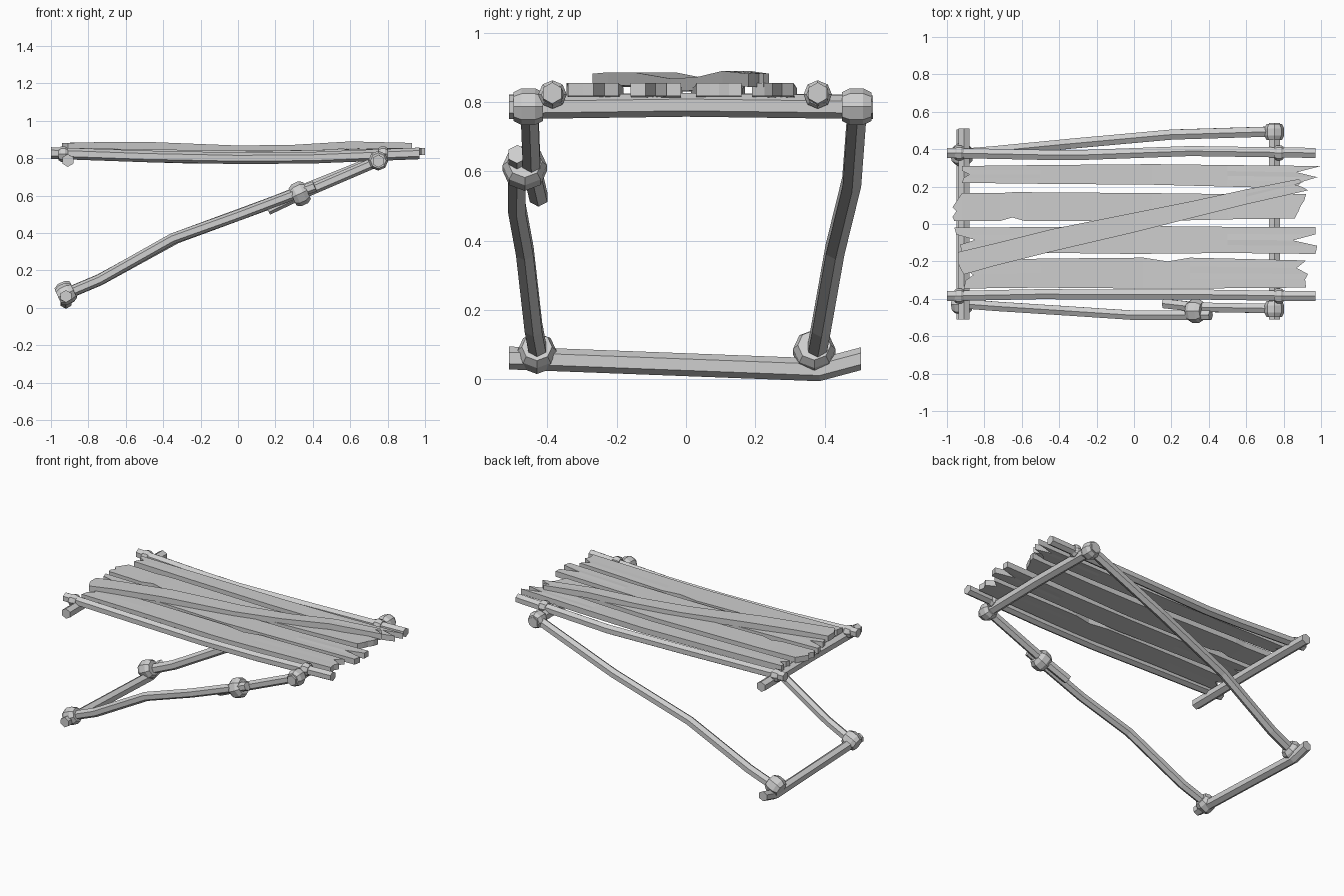
import bpy
import bmesh
from mathutils import Vector

cube = bpy.data.objects.get("Cube")
if cube:
    bpy.data.objects.remove(cube)

GREY = (0.62, 0.62, 0.62, 1)
wood = bpy.data.materials.new("grey wood")
wood.use_nodes = True
wood.diffuse_color = GREY
wood.node_tree.nodes["Principled BSDF"].inputs["Base Color"].default_value = GREY


def finish(name, bm):
    bmesh.ops.recalc_face_normals(bm, faces=bm.faces)
    mesh = bpy.data.meshes.new(name)
    bm.to_mesh(mesh)
    bm.free()
    mesh.materials.append(wood)
    obj = bpy.data.objects.new(name, mesh)
    bpy.context.collection.objects.link(obj)
    return obj


def pole(name, points, radii, sides=6):
    """Faceted pole through the points, one radius per point."""
    pts = [Vector(p) for p in points]
    if not isinstance(radii, (list, tuple)):
        radii = [radii] * len(pts)
    axis = (pts[-1] - pts[0]).normalized()
    side = Vector((0, 0, 1)).cross(axis).normalized()
    up = axis.cross(side)
    bm = bmesh.new()
    rings = []
    for p, r in zip(pts, radii):
        ring = bmesh.ops.create_circle(bm, segments=sides, radius=r)["verts"]
        for v in ring:
            v.co = p + side * v.co.y + up * v.co.x
            if sides == 6:  # flat side upward
                d = v.co - p
                a, b = d.dot(side), d.dot(up)
                v.co = p + side * (a * 0.866 + b * 0.5) + up * (b * 0.866 - a * 0.5)
        rings.append(ring)
    for a, b in zip(rings, rings[1:]):
        for i in range(sides):
            j = (i + 1) % sides
            bm.faces.new((a[i], a[j], b[j], b[i]))
    bm.faces.new(rings[0])
    bm.faces.new(rings[-1])
    return finish(name, bm)


def lashing(name, centre, axis, radius, length):
    """Rope binding: a chunky barrel around a joint."""
    c, a = Vector(centre), Vector(axis).normalized() * length / 2
    pole(name, [c - a, c - a * 0.45, c + a * 0.45, c + a],
         [radius * 0.78, radius, radius, radius * 0.78], 8)


ROWS = (0, 0.3, 0.5, 0.72, 1)


def plank(name, stations, left_end, right_end, thick=0.037):
    """Board from (x, y low, y high, z top) stations; end lists shift x to split the ends."""
    bm = bmesh.new()
    grid = []
    for i, (x, lo, hi, z) in enumerate(stations):
        shift = left_end if i == 0 else right_end if i == len(stations) - 1 else (0,) * 5
        grid.append([bm.verts.new((x + s, lo + (hi - lo) * t, z))
                     for s, t in zip(shift, ROWS)])
    for a, b in zip(grid, grid[1:]):
        for k in range(len(ROWS) - 1):
            bm.faces.new((a[k], b[k], b[k + 1], a[k + 1]))
    new = bmesh.ops.extrude_face_region(bm, geom=bm.faces[:])["geom"]
    bmesh.ops.translate(bm, vec=(0, 0, -thick),
                        verts=[g for g in new if isinstance(g, bmesh.types.BMVert)])
    finish(name, bm)


# Long side rails
pole("back_rail", [(-1, .38, .828), (-.5, .37, .81), (-.25, .37, .803),
                   (.3, .39, .803), (.97, .38, .826)], .031)
pole("front_rail", [(-1, -.385, .828), (-.5, -.375, .81), (0, -.378, .8),
                    (.4, -.378, .803), (.97, -.386, .826)], .031)

# Cross bars
pole("left_crossbar", [(.75, -.51, .785), (.75, 0, .792), (.75, .54, .785)], .034)
pole("right_crossbar", [(-.91, -.51, .788), (-.91, 0, .792), (-.91, .51, .788)], .034)
pole("foot_crossbar", [(-.92, -.51, .062), (-.92, .385, .028), (-.92, .505, .06)], .033)

# Slanting legs, the front one spliced from two pieces
pole("back_leg", [(-.93, .375, .07), (-.74, .39, .15), (-.33, .43, .375),
                  (.2, .478, .57), (.76, .495, .795)], .031)
pole("front_leg_lower", [(-.93, -.425, .07), (-.74, -.44, .15), (-.35, -.465, .37),
                         (0, -.488, .495), (.41, -.487, .65)], .029)
pole("front_leg_upper", [(.16, -.425, .525), (.34, -.445, .61), (.76, -.452, .79)], .029)

# Rope lashings
LEG = (.9, 0, .42)
lashing("front_foot_lashing", (-.92, -.43, .075), LEG, .056, .09)
lashing("back_foot_lashing", (-.92, .37, .08), LEG, .061, .09)
lashing("splice_lashing", (.33, -.465, .61), LEG, .064, .085)
for side, y in (("front", -.455), ("back", .492)):
    lashing(side + "_top_lashing", (.75, y, .787), (0, 1, 0), .053, .085)
for side, y in (("front", -.385), ("back", .38)):
    for end, x in (("left", .775), ("right", -.935)):
        lashing(f"{side}_{end}_rail_lashing", (x, y, .822), (1, 0, 0), .041, .05)

# Deck boards with split ends
plank("back_board",
      [(-.92, .22, .31, .855), (-.5, .215, .315, .848), (.1, .21, .32, .84),
       (.5, .2, .315, .845), (1, .19, .31, .855)],
      (0, .01, .04, 0, .0), (-.14, -.1, -.02, -.13, 0))
plank("rear_middle_board",
      [(-.97, .015, .09, .855), (-.92, .015, .165, .855), (-.72, .015, .165, .85),
       (-.65, .035, .17, .85), (-.58, .015, .17, .85), (.1, .015, .165, .84),
       (.5, .025, .16, .845), (.88, .03, .16, .855)],
      (.01, 0, .01, .02, 0), (-.02, 0, .01, .03, .04))
plank("front_middle_board",
      [(-.95, -.15, -.02, .855), (-.4, -.155, -.015, .846), (0, -.16, -.01, .84),
       (.5, -.155, -.015, .845), (.97, -.16, -.015, .855)],
      (.03, .02, .1, 0, -.01), (0, .01, -.12, 0, 0))
plank("front_board",
      [(-.91, -.345, -.2, .855), (-.5, -.34, -.185, .848), (.05, -.345, -.18, .84),
       (.18, -.345, -.2, .84), (.3, -.345, -.18, .842), (.92, -.34, -.195, .855)],
      (0, .01, .05, .01, 0), (0, -.005, .01, -.05, 0))

# Diagonal board across the top
plank("diagonal_board",
      [(-.94, -.27, -.15, .882), (-.75, -.225, -.105, .886), (-.45, -.15, -.03, .886),
       (0, -.045, .06, .868), (.3, .03, .12, .872), (.6, .105, .185, .89),
       (.9, .18, .24, .882)],
      (.03, .01, 0, 0, 0), (.03, .0, -.04, .0, -.02), .038)
